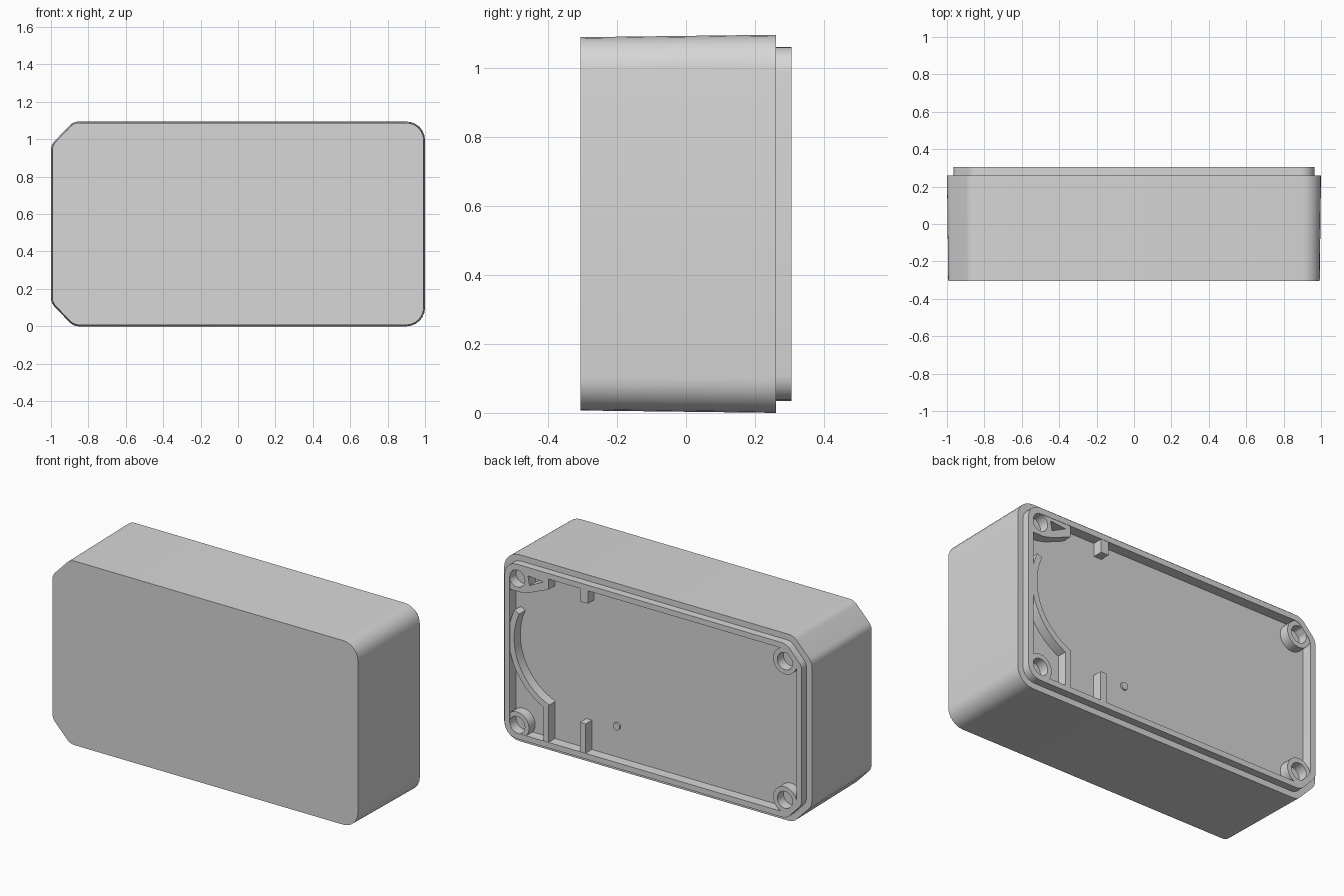
import bpy, bmesh, math
from mathutils import Vector

cube = bpy.data.objects.get("Cube")
if cube:
    bpy.data.objects.remove(cube)

MID = 0.5475               # mid height of the box
FLOOR, LEDGE, RIM = 0.245, 0.26, 0.305

grey = bpy.data.materials.new("plain light grey")
grey.use_nodes = True
colour = (0.68, 0.68, 0.68, 1)
grey.diffuse_color = colour
grey.node_tree.nodes["Principled BSDF"].inputs["Base Color"].default_value = colour


def fillet(corners, radii, steps=6):
    """Round every corner of a polygon with a circular arc."""
    pts = []
    for i, p in enumerate(corners):
        u = (corners[i - 1] - p).normalized()
        v = (corners[(i + 1) % len(corners)] - p).normalized()
        half = u.angle(v) / 2
        r = radii[i]
        centre = p + (u + v).normalized() * (r / math.sin(half))
        a = (p + u * (r / math.tan(half)) - centre).normalized()
        b = (p + v * (r / math.tan(half)) - centre).normalized()
        pts += [centre + a.slerp(b, k / steps) * r for k in range(steps + 1)]
    return pts


def outline(d):
    """Case outline moved inwards by d: clipped corners at -x, round at +x."""
    w, h = 1 - d, MID - d
    cx, cz = 0.88 - 0.414 * d, 0.4225 - 0.414 * d
    corners = [(w, -h), (w, h), (-cx, h), (-w, cz), (-w, -cz), (-cx, -h)]
    big, small = 0.1 - d * 0.7, 0.07
    return fillet([Vector((x, 0, z + MID)) for x, z in corners],
                  [big, big, small, small, small, small])


def finish(obj):
    obj.data.materials.clear()
    obj.data.materials.append(grey)
    bpy.ops.object.select_all(action="DESELECT")
    obj.select_set(True)
    bpy.context.view_layer.objects.active = obj
    bpy.ops.object.shade_smooth_by_angle(angle=math.radians(30))


def case():
    """Drafted body, ledge, raised lip and shallow tray in one skin."""
    bm = bmesh.new()
    rings = []
    for d, y in [(0.007, -RIM), (0, LEDGE), (0.035, LEDGE),
                 (0.035, RIM), (0.068, RIM), (0.068, FLOOR)]:
        rings.append([bm.verts.new((p.x, y, p.z)) for p in outline(d)])
    n = len(rings[0])
    for a, b in zip(rings, rings[1:]):
        for i in range(n):
            j = (i + 1) % n
            bm.faces.new((a[i], a[j], b[j], b[i]))
    bm.faces.new(rings[0])
    bm.faces.new(rings[-1])
    bmesh.ops.recalc_face_normals(bm, faces=bm.faces)
    mesh = bpy.data.meshes.new("case")
    bm.to_mesh(mesh)
    bm.free()
    obj = bpy.data.objects.new("case", mesh)
    bpy.context.collection.objects.link(obj)
    finish(obj)


def plate(name, loops, top=0.303, bottom=FLOOR - 0.005):
    """Raised plate on the tray floor; further loops are holes."""
    cu = bpy.data.curves.new(name, "CURVE")
    cu.dimensions = "2D"
    cu.fill_mode = "BOTH"
    cu.extrude = (top - bottom) / 2
    for loop in loops:
        s = cu.splines.new("POLY")
        s.points.add(len(loop) - 1)
        for pt, (x, z) in zip(s.points, loop):
            pt.co = (x, z, 0, 1)
        s.use_cyclic_u = True
    tmp = bpy.data.objects.new(name + "_curve", cu)
    bpy.context.collection.objects.link(tmp)
    deps = bpy.context.evaluated_depsgraph_get()
    mesh = bpy.data.meshes.new_from_object(tmp.evaluated_get(deps))
    bpy.data.objects.remove(tmp)
    obj = bpy.data.objects.new(name, mesh)
    obj.rotation_euler.x = math.pi / 2
    obj.location.y = (top + bottom) / 2
    bpy.context.collection.objects.link(obj)
    finish(obj)


def arc(x, z, r, a0=0, a1=360, n=24):
    angles = [math.radians(a0 + (a1 - a0) * k / n) for k in range(n + 1)]
    if a1 - a0 == 360:
        angles.pop()
    return [(x + r * math.cos(a), z + r * math.sin(a)) for a in angles]


def box(x0, x1, z0, z1):
    return [(x0, z0), (x1, z0), (x1, z1), (x0, z1)]


case()

# Screw bosses
for name, x, z in [("upper_right_boss", -0.855, 0.955),
                   ("lower_right_boss", -0.855, 0.14),
                   ("lower_left_boss", 0.885, 0.115)]:
    plate(name, [arc(x, z, 0.077), arc(x, z, 0.05)])

# Corner web with a screw hole and a triangular pocket
web = [(0.91, 1.04), (0.68, 1.04), (0.68, 0.965), (0.8, 0.915),
       (0.86, 0.9), (0.945, 0.9), (0.945, 1.0)]
pocket = [(0.815, 1.01), (0.715, 1.0), (0.805, 0.955)]
plate("corner_web", [web, arc(0.885, 0.975, 0.05), pocket])

# Curved rib with its straight foot
plate("curved_rib", [arc(0.55, 0.62, 0.39, -65, 25)
                     + arc(0.55, 0.62, 0.355, -69, 25)[::-1]])
plate("rib_foot", [box(0.68, 0.715, 0.05, 0.285)])

# Wall ribs and floor pin
plate("lower_rib", [box(0.44, 0.478, 0.05, 0.24)])
plate("upper_rib", [box(0.425, 0.475, 0.95, 1.04)])
plate("floor_pin", [arc(0.275, 0.25, 0.022, n=16)], top=0.255)
